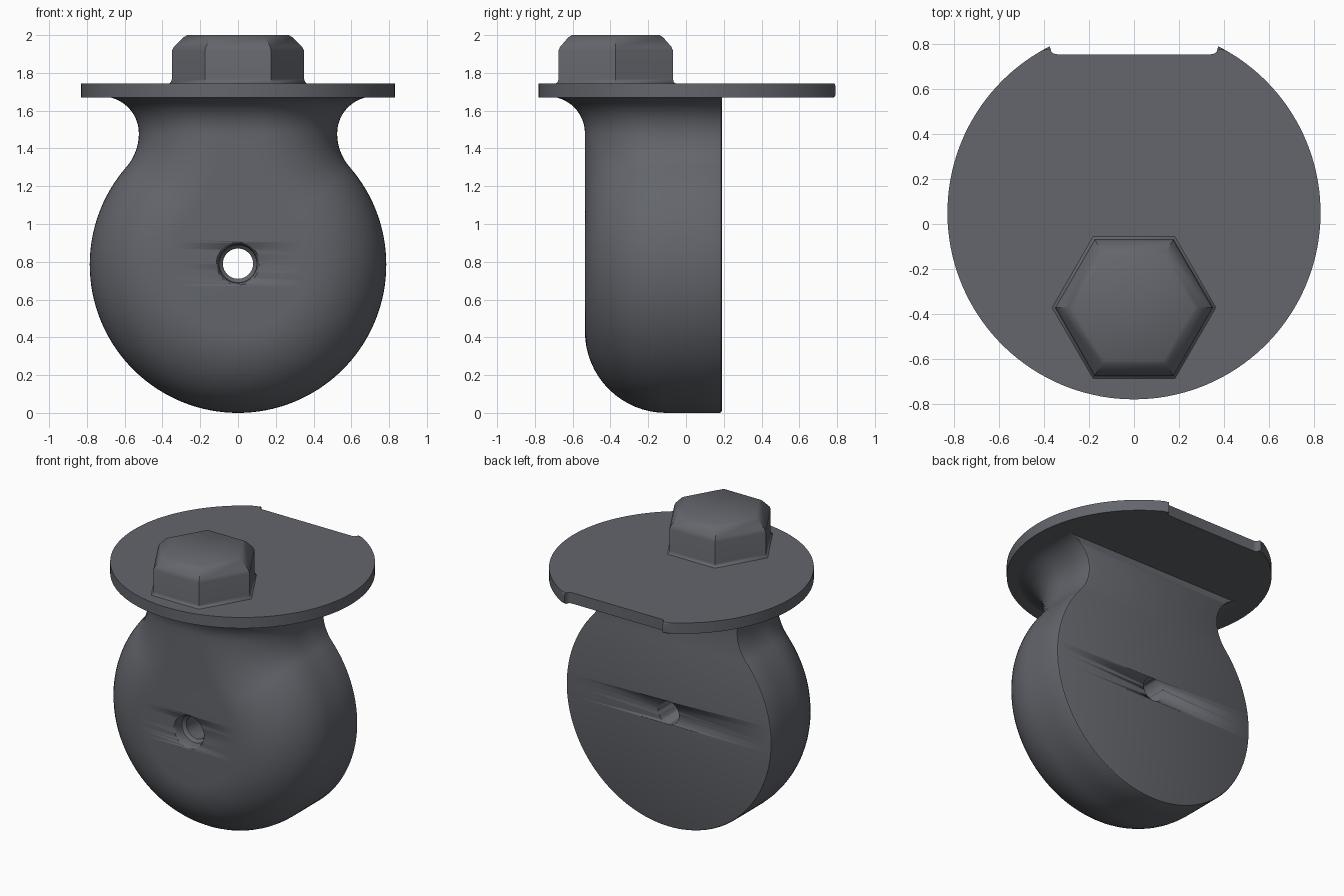
import bpy, bmesh, math
from math import sin, cos, pi, sqrt
from mathutils import Matrix

if "Cube" in bpy.data.objects:
    bpy.data.objects.remove(bpy.data.objects["Cube"])

grey = bpy.data.materials.new("dark_grey")
grey.diffuse_color = (0.125, 0.132, 0.15, 1)
grey.use_nodes = True
grey.node_tree.nodes["Principled BSDF"].inputs["Base Color"].default_value = grey.diffuse_color


def finish(name, bm, angle=30):
    bmesh.ops.recalc_face_normals(bm, faces=bm.faces)
    me = bpy.data.meshes.new(name)
    bm.to_mesh(me)
    bm.free()
    ob = bpy.data.objects.new(name, me)
    bpy.context.collection.objects.link(ob)
    me.materials.append(grey)
    bpy.ops.object.select_all(action='DESELECT')
    ob.select_set(True)
    bpy.context.view_layer.objects.active = ob
    bpy.ops.object.shade_smooth_by_angle(angle=math.radians(angle))
    return ob


def loft(bm, rings):
    # join closed rings with quads and cap both ends
    vr = [[bm.verts.new(p) for p in r] for r in rings]
    n = len(vr[0])
    for a, b in zip(vr, vr[1:]):
        for j in range(n):
            k = (j + 1) % n
            bm.faces.new((a[j], a[k], b[k], b[j]))
    bm.faces.new(vr[0])
    bm.faces.new(vr[-1])


# Housing: round outline (x, z, normal x, normal z), concave neck, straight top
R, NECK, TOP, RHO = 0.785, 1.48, 1.675, 0.274
CX = 0.525 + RHO
join = math.atan2(NECK - R, CX)
outline = []
for i in range(49):
    a = -pi / 2 + (join + pi / 2) * i / 48
    outline.append((R * cos(a), R + R * sin(a), cos(a), sin(a)))
for i in range(1, 13):
    a = join * (1 - i / 12)
    outline.append((CX - RHO * cos(a), NECK - RHO * sin(a), cos(a), sin(a)))
for i in range(1, 13):
    outline.append((0.525, NECK + (TOP - NECK) * sin(i / 12 * pi / 2), 1, 0))

# Depth section (inset, y, sideways part and forward part of the normal)
F, FRONT, BACK = 0.43, -0.535, 0.19
section = [(0.012, BACK, 1, 0), (0.0035, BACK - 0.0035, 1, 0),
           (0, BACK - 0.012, 1, 0), (0, 0.04, 1, 0)]
for i in range(17):
    a = pi / 2 * i / 16
    section.append((F - F * cos(a), FRONT + F - F * sin(a), cos(a), sin(a)))

rings = []
for x, z, nx, nz in outline:
    h = max(0, z - NECK)
    flare = 0.195 - sqrt(max(0, 0.195 ** 2 - h * h))
    half = [(x - nx * d + flare * c, y - flare * s, z - nz * d)
            for d, y, c, s in section]
    rings.append(half + [(-px, py, pz) for px, py, pz in reversed(half)])
bm = bmesh.new()
loft(bm, rings)
bmesh.ops.remove_doubles(bm, verts=bm.verts, dist=1e-5)
bmesh.ops.dissolve_degenerate(bm, edges=bm.edges, dist=1e-5)
housing = finish("housing", bm)

# Axle hole with a countersunk front
bm = bmesh.new()
hole = [(0.116, -0.6), (0.116, -0.537), (0.108, -0.525), (0.103, -0.505),
        (0.1, -0.47), (0.08, -0.45), (0.08, 0.3)]
loft(bm, [[(r * cos(2 * pi * i / 40), y, 0.79 + r * sin(2 * pi * i / 40))
           for i in range(40)] for r, y in hole])
cutter = finish("hole_cutter", bm)
cutter.hide_render = True
mod = housing.modifiers.new("hole", 'BOOLEAN')
mod.operation, mod.object, mod.solver = 'DIFFERENCE', cutter, 'EXACT'
bpy.context.view_layer.objects.active = housing
bpy.ops.object.modifier_apply(modifier="hole")
bpy.data.objects.remove(cutter)

# Top plate: disc with a flat notch at the back
PR, PY = 0.83, 0.05
start = math.acos(0.375 / PR)
pts = []
for i in range(121):
    a = start - (pi + 2 * start) * i / 120
    pts.append((PR * cos(a), PY + PR * sin(a)))
lip = [(0.368, 0.768), (0.358, 0.758), (0.342, 0.755)]
pts += [(-x, y) for x, y in lip] + lip[::-1]
bm = bmesh.new()
loft(bm, [[(x, y, z) for x, y in pts] for z in (1.67, 1.745)])
rim = [e for e in bm.edges
       if abs(e.verts[0].co.z - e.verts[1].co.z) < 1e-5
       and all(sqrt(v.co.x ** 2 + (v.co.y - PY) ** 2) > PR - 0.002 for v in e.verts)]
bmesh.ops.bevel(bm, geom=rim, offset=0.012, segments=3, profile=0.5, affect='EDGES')
finish("top_plate", bm, 40)

# Hexagonal bolt head with a chamfered top and a small base fillet
bm = bmesh.new()
levels = [(0.368, 1.742), (0.355, 1.752), (0.35, 1.768), (0.35, 1.918),
          (0.34, 1.938), (0.29, 1.988), (0.268, 2.0)]
loft(bm, [[(r * cos(i * pi / 3), -0.372 + r * sin(i * pi / 3), z)
           for i in range(6)] for r, z in levels])
finish("bolt_head", bm, 40)
